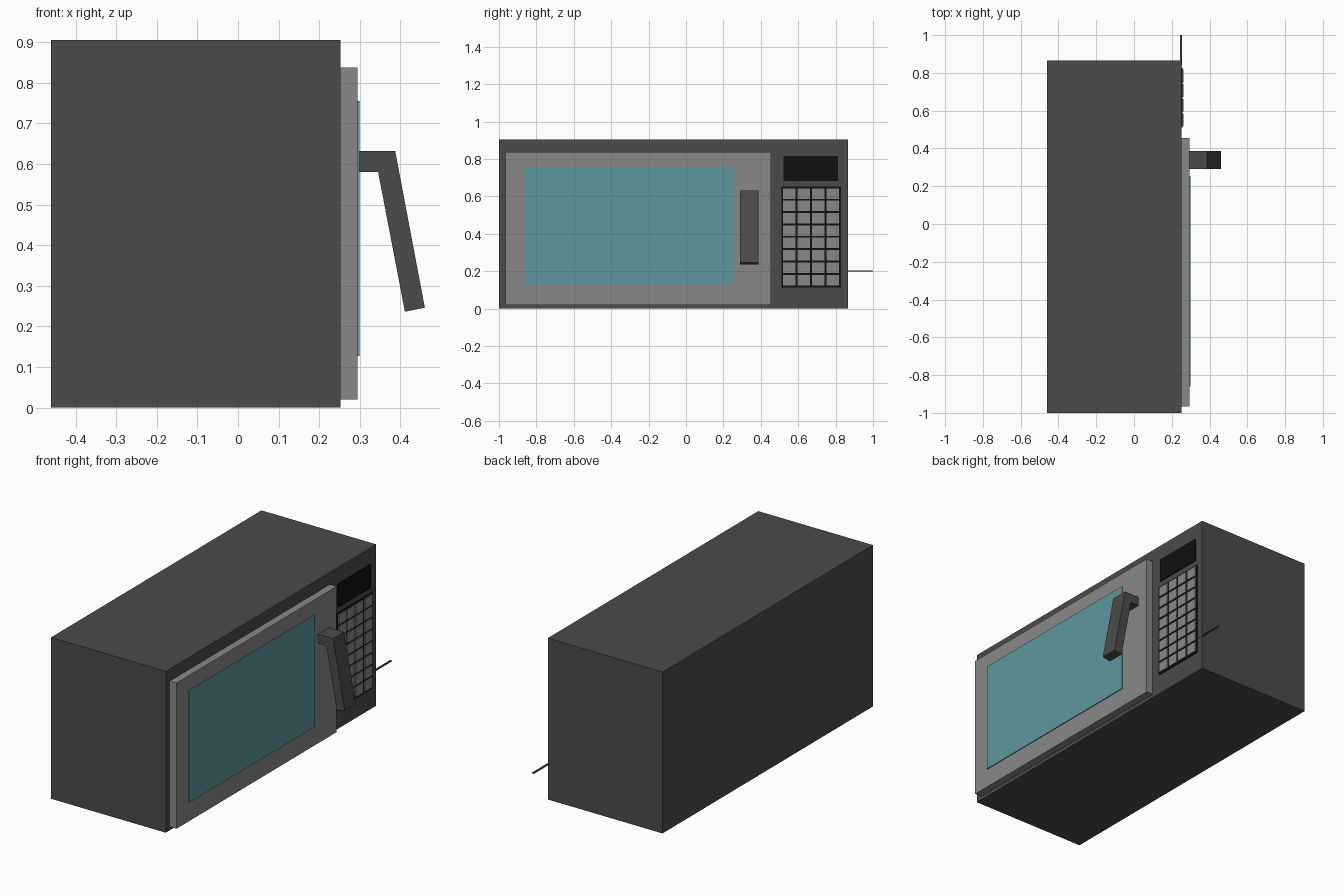
import bpy
import bmesh

if "Cube" in bpy.data.objects:
    bpy.data.objects.remove(bpy.data.objects["Cube"])


def material(name, rgb):
    m = bpy.data.materials.new(name)
    m.diffuse_color = (*rgb, 1)
    m.use_nodes = True
    m.node_tree.nodes["Principled BSDF"].inputs["Base Color"].default_value = m.diffuse_color
    return m


DARK = material("dark_grey", (0.07, 0.07, 0.07))
GREY = material("mid_grey", (0.25, 0.25, 0.25))
BLACK = material("black", (0.005, 0.005, 0.005))
TEAL = material("teal_glass", (0.115, 0.31, 0.345))


def finish(name, bm, mat):
    bmesh.ops.recalc_face_normals(bm, faces=bm.faces)
    mesh = bpy.data.meshes.new(name)
    bm.to_mesh(mesh)
    bm.free()
    mesh.materials.append(mat)
    ob = bpy.data.objects.new(name, mesh)
    bpy.context.collection.objects.link(ob)
    return ob


def add_box(bm, x, y, z):
    verts = bmesh.ops.create_cube(bm, size=1)["verts"]
    for v in verts:
        for i, (lo, hi) in enumerate((x, y, z)):
            v.co[i] = hi if v.co[i] > 0 else lo


def box(name, x, y, z, mat):
    bm = bmesh.new()
    add_box(bm, x, y, z)
    return finish(name, bm, mat)


# Case, door and window
box("body", (-0.46, 0.252), (-1.0, 0.865), (0, 0.905), DARK)
box("door", (0.252, 0.294), (-0.965, 0.455), (0.02, 0.837), GREY)
box("window", (0.29, 0.299), (-0.86, 0.255), (0.127, 0.755), TEAL)

# Bent handle, extruded from its side profile
bm = bmesh.new()
profile = [(0.293, 0.58), (0.345, 0.58), (0.411, 0.236),
           (0.46, 0.246), (0.387, 0.632), (0.293, 0.632)]
face = bm.faces.new([bm.verts.new((x, 0.29, z)) for x, z in profile])
side = bmesh.ops.extrude_face_region(bm, geom=[face])["geom"]
for v in side:
    if isinstance(v, bmesh.types.BMVert):
        v.co.y = 0.387
finish("handle", bm, DARK)

# Display screen and keypad backing
box("display", (0.25, 0.258), (0.522, 0.812), (0.683, 0.815), BLACK)
box("keypad_backing", (0.25, 0.256), (0.51, 0.828), (0.113, 0.652), BLACK)

# Keypad: 4 columns by 8 rows
ROWS, COLS, GAP = 8, 4, 0.01
Y0, Y1, Z0, Z1 = 0.514, 0.822, 0.119, 0.648
dy, dz = (Y1 - Y0) / COLS, (Z1 - Z0) / ROWS
bm = bmesh.new()
for r in range(ROWS):
    for c in range(COLS):
        y, z = Y0 + c * dy, Z0 + r * dz
        add_box(bm, (0.254, 0.262), (y + GAP / 2, y + dy - GAP / 2),
                (z + GAP / 2, z + dz - GAP / 2))
finish("keypad_buttons", bm, GREY)

# Thin rod out of the side at the front edge
box("side_rod", (0.244, 0.254), (0.84, 1.0), (0.197, 0.203), DARK)
